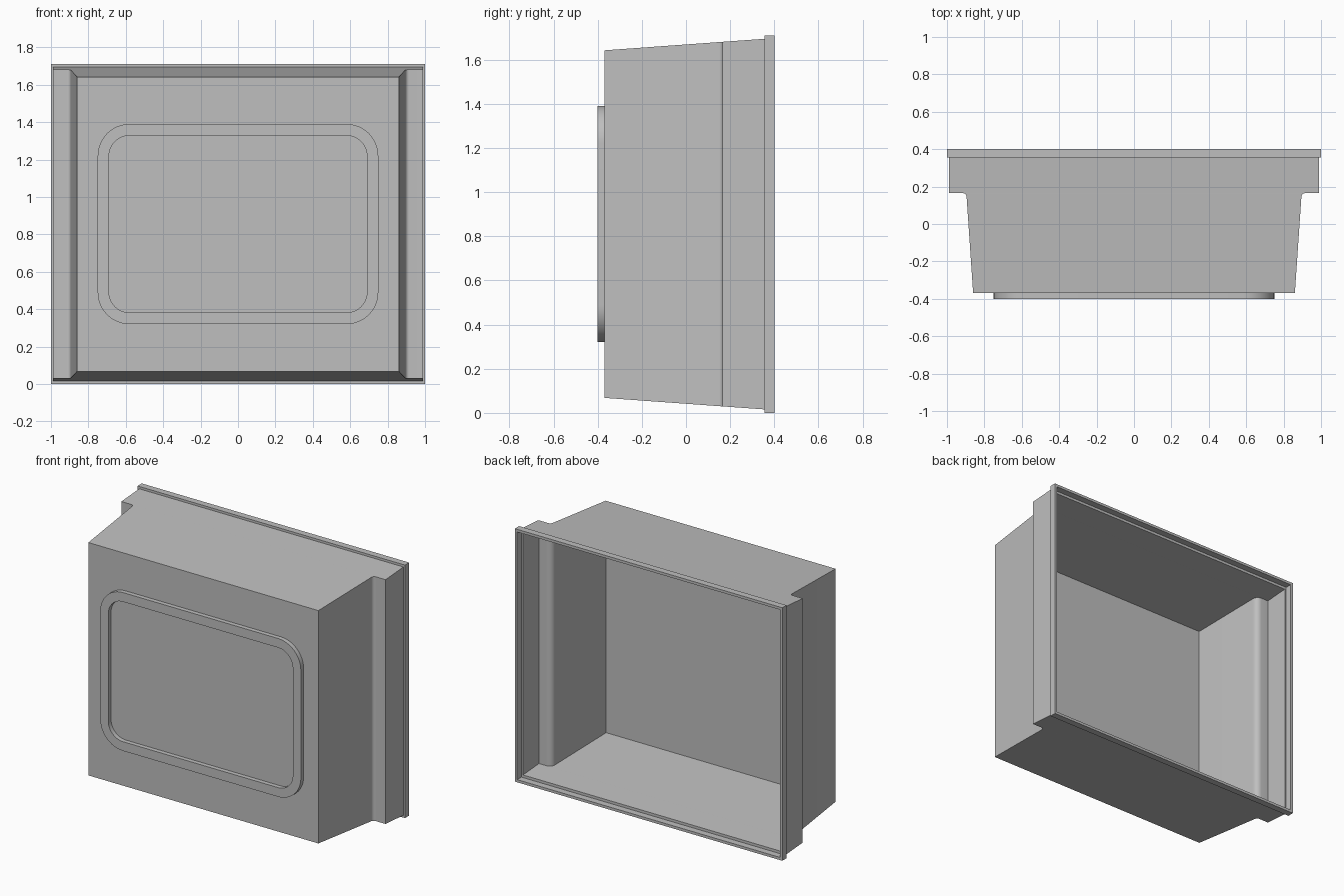
import bpy, bmesh, math

if "Cube" in bpy.data.objects:
    bpy.data.objects.remove(bpy.data.objects["Cube"], do_unlink=True)

MID_Z = 0.855
WALL = 0.02
FRONT = -0.37

grey = bpy.data.materials.new("light_grey_plastic")
grey.use_nodes = True
grey.diffuse_color = (0.52, 0.52, 0.52, 1)
grey.node_tree.nodes["Principled BSDF"].inputs["Base Color"].default_value = grey.diffuse_color


def finish(name, bm):
    bmesh.ops.recalc_face_normals(bm, faces=bm.faces)
    mesh = bpy.data.meshes.new(name)
    bm.to_mesh(mesh)
    bm.free()
    mesh.materials.append(grey)
    obj = bpy.data.objects.new(name, mesh)
    bpy.context.collection.objects.link(obj)
    bpy.ops.object.select_all(action='DESELECT')
    obj.select_set(True)
    bpy.context.view_layer.objects.active = obj
    bpy.ops.object.shade_smooth_by_angle(angle=math.radians(30))
    return obj


def bridge(bm, a, b):
    for i in range(len(a)):
        j = (i + 1) % len(a)
        bm.faces.new((a[i], a[j], b[j], b[i]))


def half_height(y):
    """Drafted top and bottom walls."""
    return 0.787 + (y - FRONT) * 0.072


def fillet(cx, cy, r, steps=6):
    """Quarter arc from the side wall round to the shoulder."""
    angles = [math.pi - math.pi / 2 * i / steps for i in range(steps + 1)]
    return [(cx + r * math.cos(a), cy + r * math.sin(a)) for a in angles]


# Tray shell: rectangular rings from the front panel to the rim and back inside
outer = [(0.86, FRONT)] + fillet(0.915, 0.145, 0.02) + [(0.988, 0.165), (0.988, 0.355)]
inner = [(0.842, FRONT + WALL)] + fillet(0.915, 0.145, 0.04) + [(0.97, 0.185), (0.97, 0.355)]
sections = [(x, y, half_height(y)) for x, y in outer]
sections += [(1.0, 0.355, MID_Z), (1.0, 0.40, MID_Z), (0.982, 0.40, MID_Z - 0.018),
             (0.982, 0.355, MID_Z - 0.018)]
sections += [(x, y, half_height(y) - WALL) for x, y in reversed(inner)]

bm = bmesh.new()
rings = [[bm.verts.new((sx * x, y, MID_Z + sz * h))
          for sx, sz in ((-1, -1), (1, -1), (1, 1), (-1, 1))]
         for x, y, h in sections]
for a, b in zip(rings, rings[1:]):
    bridge(bm, a, b)
bm.faces.new(rings[0])
bm.faces.new(rings[-1])
finish("tray_shell", bm)


# Raised rounded border on the front panel
def rounded_loop(bm, hx, hz, r, y, steps=12):
    loop = []
    for k, (sx, sz) in enumerate(((1, 1), (-1, 1), (-1, -1), (1, -1))):
        for i in range(steps + 1):
            a = math.pi / 2 * (k + i / steps)
            loop.append(bm.verts.new((sx * (hx - r) + r * math.cos(a), y,
                                      MID_Z + sz * (hz - r) + r * math.sin(a))))
    return loop


bm = bmesh.new()
loops = [rounded_loop(bm, hx, hz, r, y) for hx, hz, r, y in (
    (0.75, 0.535, 0.17, FRONT), (0.75, 0.535, 0.17, -0.40),
    (0.69, 0.473, 0.11, -0.40), (0.69, 0.473, 0.11, FRONT))]
for a, b in zip(loops, loops[1:]):
    bridge(bm, a, b)
finish("front_border", bm)
